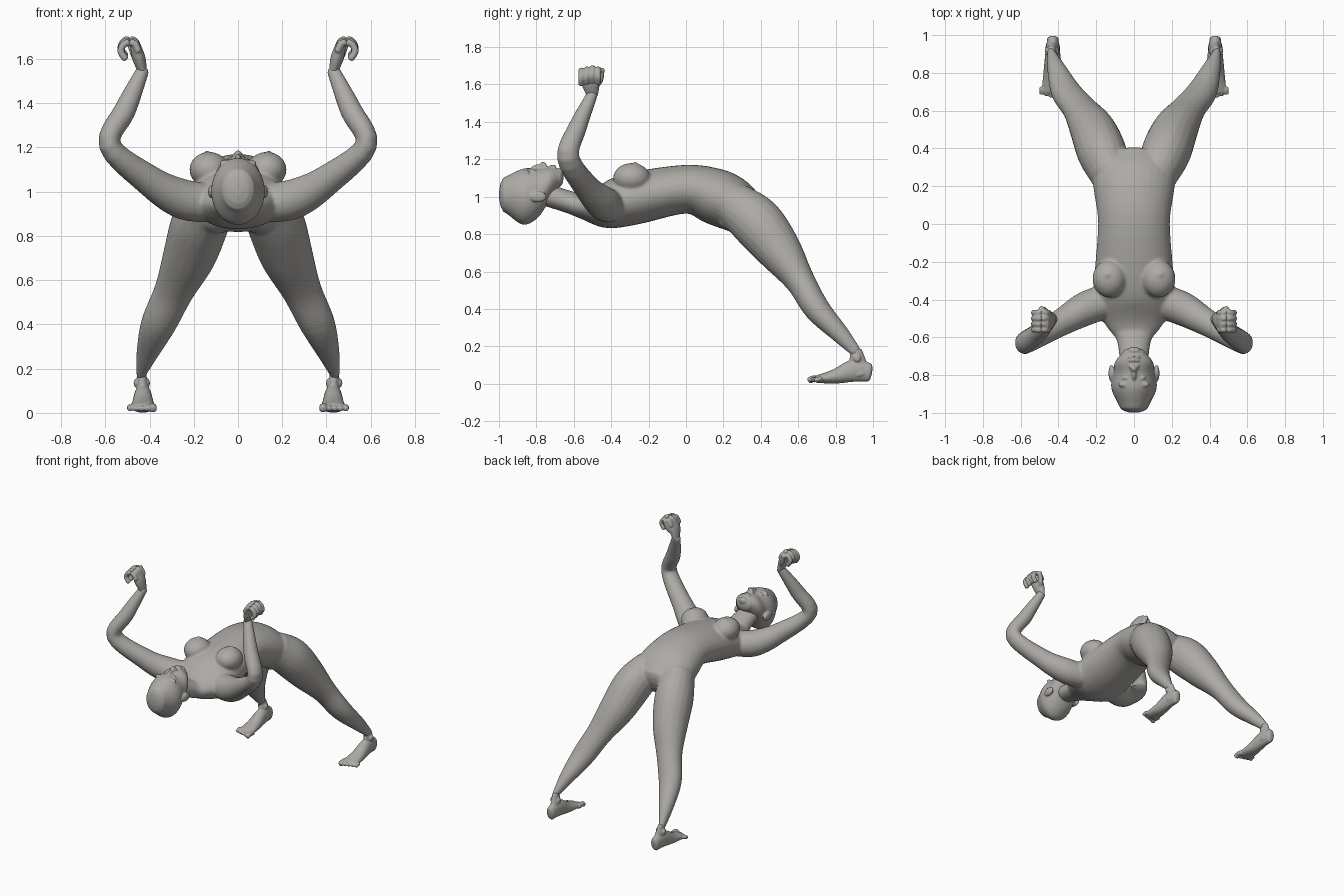
import bpy, bmesh
from math import sin, cos, pi, radians
from mathutils import Vector, Matrix

cube = bpy.data.objects.get("Cube")
if cube:
    bpy.data.objects.remove(cube, do_unlink=True)

COLOUR = (.42, .405, .38, 1)
ACROSS, ALONG = Vector((1, 0, 0)), Vector((0, 1, 0))

skin = bpy.data.materials.new("warm grey")
skin.use_nodes = True
skin.diffuse_color = COLOUR
skin.node_tree.nodes["Principled BSDF"].inputs["Base Color"].default_value = COLOUR


def smooth_path(keys, steps=5):
    """Pass a smooth curve through keys of any dimension."""
    keys = [Vector(key) for key in keys]
    keys = [keys[0] * 2 - keys[1], *keys, keys[-1] * 2 - keys[-2]]
    path = []
    for a, b, c, d in zip(keys, keys[1:], keys[2:], keys[3:]):
        for step in range(steps):
            t = step / steps
            bend = (a * 2 - b * 5 + c * 4 - d) * t + (b * 3 - a - c * 3 + d) * t * t
            path.append(b + ((c - a) + bend) * t / 2)
    return path + [keys[-2]]


def loft(bm, keys, reference=ACROSS, axis=None, sides=20):
    """Skin ellipses (x, y, z, width, depth) along a path and dome both ends."""
    path = smooth_path(keys)
    centres = [Vector(point[:3]) for point in path]
    last = len(path) - 1
    loops = []

    def add_loop(centre, tangent, width, depth):
        u = (reference - tangent * reference.dot(tangent)).normalized()
        v = tangent.cross(u)
        angles = [2 * pi * side / sides for side in range(sides)]
        loops.append([bm.verts.new(centre + u * width * cos(a) + v * depth * sin(a))
                      for a in angles])

    for i, point in enumerate(path):
        centre, (width, depth) = centres[i], point[3:]
        tangent = axis or (centres[min(i + 1, last)] - centres[max(i - 1, 0)]).normalized()
        turns = [0]
        if i == 0:
            turns = [-75, -50, -25, 0]
        elif i == last:
            turns = [0, 25, 50, 75]
        for turn in map(radians, turns):
            offset = tangent * min(width, depth) * sin(turn) / 2
            add_loop(centre + offset, tangent, width * cos(turn), depth * cos(turn))

    for lower, upper in zip(loops, loops[1:]):
        for k in range(sides):
            following = (k + 1) % sides
            bm.faces.new((lower[k], lower[following], upper[following], upper[k]))
    bm.faces.new(loops[0])
    bm.faces.new(loops[-1])


def tube(bm, points, radius):
    """Round tube of even radius, for fingers and toes."""
    loft(bm, [(*point, radius, radius) for point in points], sides=12)


def ball(bm, centre, size):
    matrix = Matrix.Translation(centre) @ Matrix.Diagonal((*size, 1))
    bmesh.ops.create_uvsphere(bm, u_segments=24, v_segments=16, radius=1, matrix=matrix)


def mirror_copy(bm):
    """Copy everything built so far to the other side."""
    copied = bmesh.ops.duplicate(bm, geom=bm.verts[:] + bm.edges[:] + bm.faces[:])
    verts = [item for item in copied["geom"] if isinstance(item, bmesh.types.BMVert)]
    bmesh.ops.scale(bm, verts=verts, vec=(-1, 1, 1))


def finish(bm, name, voxel, softness):
    """Make the object, fuse its overlapping volumes and soften the joins."""
    bmesh.ops.recalc_face_normals(bm, faces=bm.faces)
    mesh = bpy.data.meshes.new(name)
    bm.to_mesh(mesh)
    bm.free()
    mesh.materials.append(skin)
    part = bpy.data.objects.new(name, mesh)
    bpy.context.collection.objects.link(part)
    fuse = part.modifiers.new("Fuse", 'REMESH')
    fuse.mode = 'VOXEL'
    fuse.voxel_size = voxel
    fuse.use_smooth_shade = True
    soften = part.modifiers.new("Soften", 'SMOOTH')
    soften.factor = .5
    soften.iterations = softness


# Body: legs, arms, breasts and buttocks on both sides
bm = bmesh.new()
loft(bm, [(.12, .26, .96, .11, .12), (.17, .38, .86, .13, .14), (.22, .5, .71, .12, .12),
          (.29, .61, .55, .09, .08), (.36, .7, .4, .08, .07), (.41, .82, .27, .05, .05),
          (.44, .91, .17, .02, .03)])
loft(bm, [(.15, -.41, .95, .09, .09), (.26, -.45, .97, .09, .09), (.4, -.53, 1.05, .07, .07),
          (.58, -.63, 1.21, .06, .05), (.51, -.58, 1.37, .05, .05), (.43, -.5, 1.55, .03, .03)],
     reference=ALONG)
ball(bm, (.13, -.29, 1.1), (.09, .1, .08))
ball(bm, (.14, -.27, 1.18), (.01, .01, .01))
ball(bm, (.1, .26, .9), (.1, .1, .09))
mirror_copy(bm)

# Arched trunk and neck
trunk = [(-.78, 1.02, .07, .06), (-.62, .97, .09, .06), (-.55, .95, .14, .07),
         (-.43, .95, .21, .12), (-.28, .99, .21, .14), (0, 1.04, .19, .13),
         (.16, 1, .21, .15), (.27, .95, .22, .14), (.34, .92, .17, .11)]
loft(bm, [(0, *ring) for ring in trunk], sides=32)
finish(bm, "body", voxel=.008, softness=8)

# Head: ears, brows, closed eyes and nostrils on both sides
bm = bmesh.new()
ball(bm, (.12, -.79, 1), (.015, .045, .03))
ball(bm, (.045, -.85, 1.13), (.04, .015, .015))
ball(bm, (.042, -.815, 1.135), (.02, .01, .012))
ball(bm, (.016, -.755, 1.16), (.01, .01, .015))
mirror_copy(bm)

# Skull and jaw, nose, chin and lips
skull = [(-.96, 1.01, .08, .1), (-.87, 1, .12, .15), (-.79, 1.02, .11, .13),
         (-.73, 1.07, .1, .09), (-.68, 1.1, .06, .05)]
loft(bm, [(0, *ring) for ring in skull], axis=ALONG, sides=32)
ball(bm, (0, -.765, 1.165), (.018, .02, .022))
ball(bm, (0, -.79, 1.15), (.013, .04, .023))
ball(bm, (0, -.67, 1.13), (.035, .02, .025))
for lip in (-.722, -.704):
    ball(bm, (0, lip, 1.155), (.034, .009, .016))
finish(bm, "head", voxel=.006, softness=2)

# Hands: palm, thumb and fingers curling over in an arc
bm = bmesh.new()
loft(bm, [(.43, -.5, 1.54, .03, .02), (.45, -.51, 1.61, .05, .03), (.47, -.52, 1.68, .05, .02)],
     reference=ALONG)
tube(bm, [(.45, -.49, 1.59), (.47, -.46, 1.62), (.49, -.45, 1.68)], .016)
for finger in range(4):
    y = -.47 - finger * .03
    z = 1.65 - abs(finger - 1) * .007
    arc = [radians(angle) for angle in range(180, -90, -60)]
    tube(bm, [(.49 + cos(a) * .04, y, z + sin(a) * .04) for a in arc], .016)
mirror_copy(bm)
finish(bm, "hands", voxel=.005, softness=2)

# Feet: ankle and heel, arch, ankle bones and toes
bm = bmesh.new()
loft(bm, [(.436, .91, .18, .02, .03), (.43, .92, .1, .03, .05), (.43, .93, .05, .04, .05)])
loft(bm, [(.43, .98, .06, .03, .05), (.43, .9, .07, .04, .06), (.43, .8, .04, .05, .04),
          (.43, .7, .024, .06, .02)])
for x in (.41, .46):
    ball(bm, (x, .915, .135), (.012, .02, .02))
for toe in range(5):
    x = .385 + toe * .026
    tip = .66 + toe * .008
    tube(bm, [(x, .72, .024), (x, tip + .02, .026), (x, tip, .018)], .013 if toe else .018)
mirror_copy(bm)
finish(bm, "feet", voxel=.005, softness=2)
